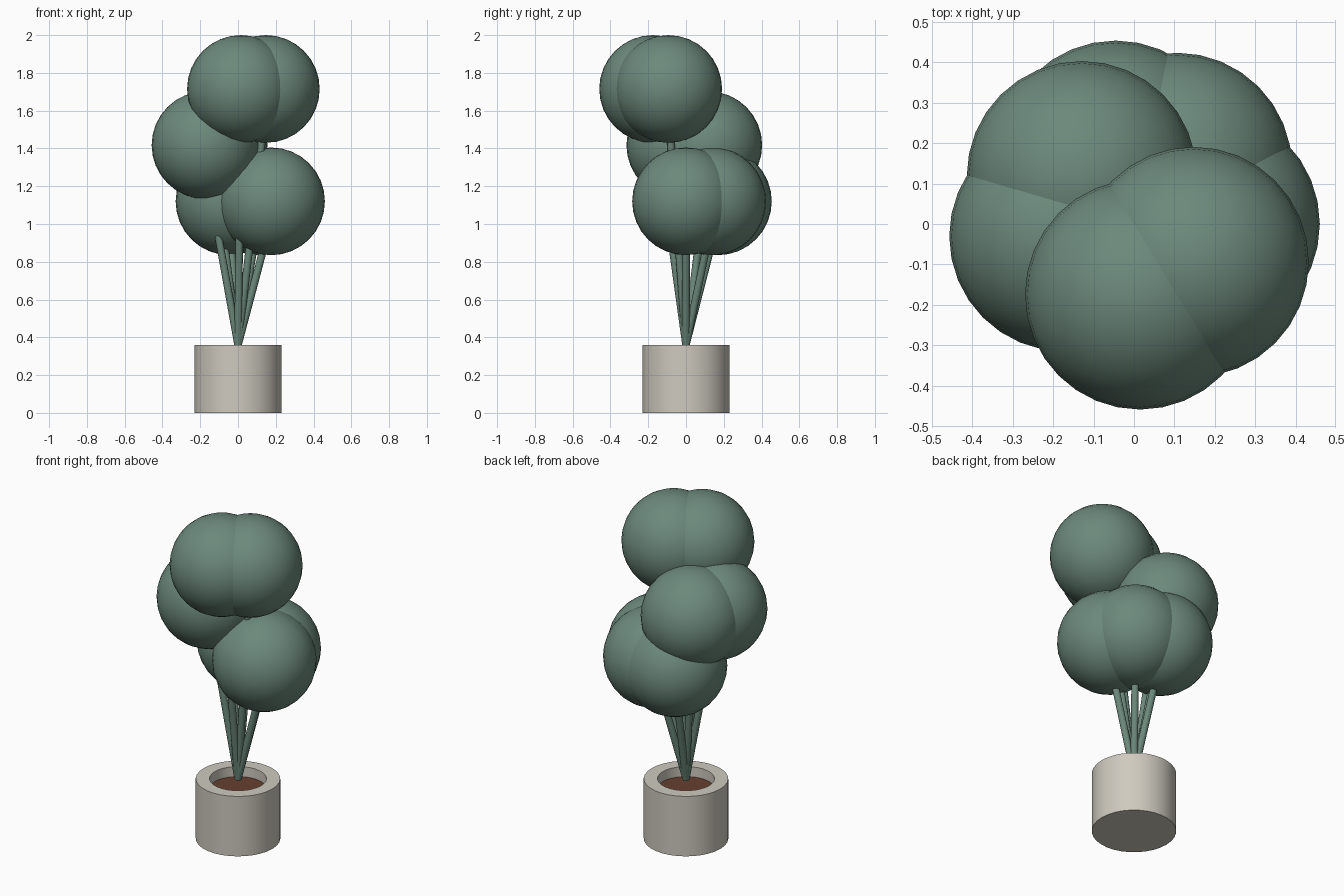
import bpy, bmesh, math
from mathutils import Vector

cube = bpy.data.objects.get("Cube")
if cube:
    bpy.data.objects.remove(cube)


def material(name, rgb):
    m = bpy.data.materials.new(name)
    m.use_nodes = True
    m.diffuse_color = (*rgb, 1)
    m.node_tree.nodes["Principled BSDF"].inputs["Base Color"].default_value = (*rgb, 1)
    return m


GREEN = material("foliage green", (0.15, 0.25, 0.2))
STONE = material("pale stone", (0.62, 0.59, 0.52))
SOIL = material("brown soil", (0.13, 0.05, 0.028))


def finish(name, mat):
    ob = bpy.context.object
    ob.name = name
    ob.data.materials.append(mat)
    bpy.ops.object.shade_smooth_by_angle(angle=math.radians(35))
    return ob


def rod(name, start, end, radius, mat, sides):
    axis = Vector(end) - Vector(start)
    bpy.ops.mesh.primitive_cylinder_add(
        vertices=sides, radius=radius, depth=axis.length,
        location=(Vector(start) + Vector(end)) / 2,
        rotation=axis.to_track_quat("Z", "Y").to_euler())
    return finish(name, mat)


POT_TOP, SOIL_TOP = 0.36, 0.3
POT_R, HOLE_R, BALL_R = 0.23, 0.155, 0.285

# Pot: solid cylinder with the top face inset and sunk to form the thick rim
pot = rod("pot", (0, 0, 0), (0, 0, POT_TOP), POT_R, STONE, 32)
bm = bmesh.new()
bm.from_mesh(pot.data)
top = max(bm.faces, key=lambda f: f.calc_center_median().z)
bmesh.ops.inset_individual(bm, faces=[top], thickness=POT_R - HOLE_R)
sunk = bmesh.ops.extrude_discrete_faces(bm, faces=[top])["faces"][0]
bmesh.ops.translate(bm, verts=sunk.verts, vec=(0, 0, SOIL_TOP - POT_TOP - 0.02))
bm.to_mesh(pot.data)
bm.free()
bpy.ops.object.shade_smooth_by_angle(angle=math.radians(35))

# Soil disc inside the pot
rod("soil", (0, 0, SOIL_TOP - 0.02), (0, 0, SOIL_TOP), HOLE_R, SOIL, 32)

# Foliage balls spiral by the golden angle over three tiers, each on a stem
for i in range(7):
    angle = math.radians(137.5 * i)
    centre = Vector((0.175 * math.cos(angle), 0.175 * math.sin(angle),
                     1.12 + 0.2975 * (i % 3)))
    bpy.ops.mesh.primitive_uv_sphere_add(segments=32, ring_count=16,
                                         radius=BALL_R, location=centre)
    finish(f"foliage_ball_{i + 1}", GREEN)
    rod(f"stem_{i + 1}", (0, 0, POT_TOP), centre - Vector((0, 0, 0.1)),
        0.02, GREEN, 12)
